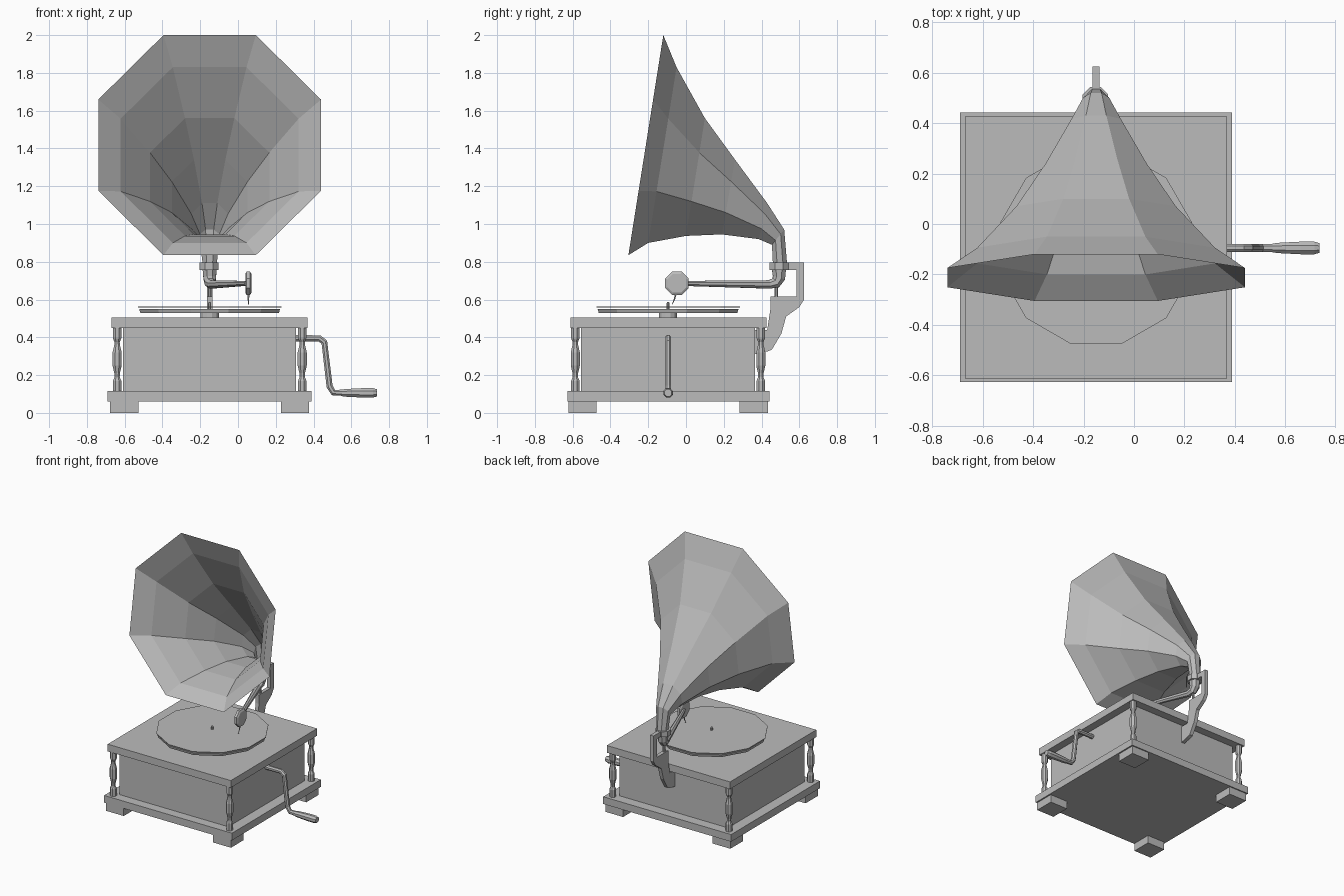
import bpy, bmesh
from math import cos, sin, pi, radians
from mathutils import Vector

if "Cube" in bpy.data.objects:
    bpy.data.objects.remove(bpy.data.objects["Cube"], do_unlink=True)

GREY = (0.5, 0.5, 0.5, 1)
mat = bpy.data.materials.new("plain grey")
mat.use_nodes = True
mat.diffuse_color = GREY
mat.node_tree.nodes["Principled BSDF"].inputs["Base Color"].default_value = GREY

CX, CY = -0.15, -0.095    # centre of the cabinet
X, Y, Z = Vector((1, 0, 0)), Vector((0, 1, 0)), Vector((0, 0, 1))


def finish(name, bm, fix_normals=True):
    if fix_normals:
        bmesh.ops.recalc_face_normals(bm, faces=bm.faces)
    mesh = bpy.data.meshes.new(name)
    bm.to_mesh(mesh)
    bm.free()
    mesh.materials.append(mat)
    obj = bpy.data.objects.new(name, mesh)
    bpy.context.collection.objects.link(obj)
    return obj


def box(name, x0, x1, y0, y1, z0, z1):
    bm = bmesh.new()
    bmesh.ops.create_cube(bm, size=1)
    for v in bm.verts:
        v.co = ((x0 + x1) / 2 + v.co.x * (x1 - x0),
                (y0 + y1) / 2 + v.co.y * (y1 - y0),
                (z0 + z1) / 2 + v.co.z * (z1 - z0))
    return finish(name, bm)


def ring(centre, u, v, radius, sides):
    """Regular polygon in the plane of u and v, with a flat side along u."""
    angles = [2 * pi * (i + 0.5) / sides for i in range(sides)]
    return [centre + radius * (cos(a) * u + sin(a) * v) for a in angles]


def loft(name, rings, caps=True):
    bm = bmesh.new()
    loops = [[bm.verts.new(p) for p in r] for r in rings]
    n = len(loops[0])
    for a, b in zip(loops, loops[1:]):
        for i in range(n):
            j = (i + 1) % n
            bm.faces.new((a[i], a[j], b[j], b[i]))
    if caps:
        bm.faces.new(loops[0])
        bm.faces.new(loops[-1])
    return finish(name, bm)


def turned(name, x, y, profile, sides=8):
    """Vertical turned part from (radius, height) pairs."""
    return loft(name, [ring(Vector((x, y, z)), X, Y, r, sides) for r, z in profile])


def tube(name, path, radii, hint, sides=8):
    """Tapered pipe along a path; hint is a direction never parallel to it."""
    pts = [Vector(p) for p in path]
    rings = []
    for i, p in enumerate(pts):
        t = Vector()
        if i:
            t += (p - pts[i - 1]).normalized()
        if i < len(pts) - 1:
            t += (pts[i + 1] - p).normalized()
        t.normalize()
        u = t.cross(hint).normalized()
        rings.append(ring(p, u, t.cross(u), radii[i], sides))
    return loft(name, rings)


# Cabinet
box("base_slab", -0.69, 0.388, -0.627, 0.442, 0.06, 0.115)
box("cabinet_body", -0.61, 0.307, -0.555, 0.365, 0.11, 0.46)
box("top_slab", -0.67, 0.368, -0.612, 0.427, 0.45, 0.505)

# Feet and turned corner columns
COLUMN = [(0.024, 0.11), (0.024, 0.17), (0.015, 0.19), (0.016, 0.21),
          (0.026, 0.25), (0.026, 0.32), (0.016, 0.36), (0.015, 0.375),
          (0.024, 0.395), (0.024, 0.455)]
for sx, side in ((1, "left"), (-1, "right")):
    for sy, end in ((1, "back"), (-1, "front")):
        fx, fy = CX + sx * 0.452, CY + sy * 0.453
        box(f"{end}_{side}_foot", fx - 0.075, fx + 0.075,
            fy - 0.075, fy + 0.075, 0, 0.065)
        turned(f"{end}_{side}_column", CX + sx * 0.49, CY + sy * 0.491, COLUMN)

# Turntable
turned("platter_hub", CX, CY, [(0.05, 0.50), (0.05, 0.535)], 12)
turned("platter", CX, CY, [(0.38, 0.53), (0.386, 0.55)], 12)
turned("record", CX, CY, [(0.393, 0.558), (0.393, 0.562)], 12)
turned("spindle", CX, CY, [(0.009, 0.545), (0.009, 0.58), (0.005, 0.587)])

# Crank on the left side
tube("crank_arm",
     [(0.29, CY, 0.395), (0.43, CY, 0.395), (0.457, CY, 0.375),
      (0.485, CY, 0.14), (0.505, CY, 0.108), (0.57, CY, 0.106)],
     [0.018] * 6, Y)
tube("crank_handle",
     [(0.55, CY, 0.106), (0.57, CY, 0.106), (0.66, CY, 0.106),
      (0.715, CY, 0.106), (0.735, CY, 0.106)],
     [0.019, 0.022, 0.027, 0.027, 0.021], Y)

# Rear bracket, cut from a flat plate
OUTLINE = [(0.36, 0.31), (0.43, 0.325), (0.455, 0.335), (0.505, 0.42), (0.53, 0.51),
           (0.60, 0.56), (0.625, 0.60), (0.625, 0.795), (0.535, 0.795),
           (0.535, 0.757), (0.585, 0.757), (0.585, 0.617), (0.447, 0.617),
           (0.447, 0.55), (0.43, 0.44), (0.36, 0.44)]
bm = bmesh.new()
plate = bm.faces.new([bm.verts.new((CX - 0.014, y, z)) for y, z in OUTLINE])
out = bmesh.ops.extrude_face_region(bm, geom=[plate])
bmesh.ops.translate(bm, vec=(0.028, 0, 0),
                    verts=[g for g in out["geom"] if isinstance(g, bmesh.types.BMVert)])
finish("rear_bracket", bm)
turned("arm_pivot_pin", CX, 0.478, [(0.01, 0.61), (0.01, 0.68)])

# Collar and sound arm
turned("horn_collar", CX - 0.003, 0.492, [(0.055, 0.757), (0.055, 0.797)])
tube("sound_arm",
     [(CX, 0.492, 0.765), (CX, 0.492, 0.715), (CX + 0.003, 0.475, 0.688),
      (CX + 0.012, 0.44, 0.68), (0.02, 0.02, 0.685), (0.045, -0.04, 0.685)],
     [0.041, 0.036, 0.031, 0.024, 0.015, 0.013], X)

# Sound head with needle
HEAD = Vector((0.055, -0.048, 0.686))
loft("sound_head", [ring(HEAD + X * dx, Y, Z, r, 8)
                    for dx, r in ((-0.016, 0.054), (-0.009, 0.067),
                                  (0.009, 0.067), (0.016, 0.054))])
tube("needle", [(0.055, -0.055, 0.63), (0.055, -0.06, 0.605), (0.055, -0.073, 0.574)],
     [0.006, 0.004, 0.002], X, 6)

# Horn: octagonal rings given by their top and bottom (y, z)
HORN = [((-0.12, 2.0), (-0.305, 0.835)), ((-0.05, 1.83), (-0.2, 0.9)),
        ((0.10, 1.56), (0.0, 0.937)), ((0.26, 1.34), (0.19, 0.945)),
        ((0.43, 1.11), (0.385, 0.92)), ((0.52, 0.97), (0.455, 0.89)),
        ((0.535, 0.79), (0.46, 0.79))]
rings = []
for top, bottom in HORN:
    t, b = Vector((CX, *top)), Vector((CX, *bottom))
    radius = (t - b).length / 2 / cos(radians(22.5))
    rings.append(ring((t + b) / 2, X, (t - b).normalized(), radius, 8))
loft("horn", rings, caps=False)
